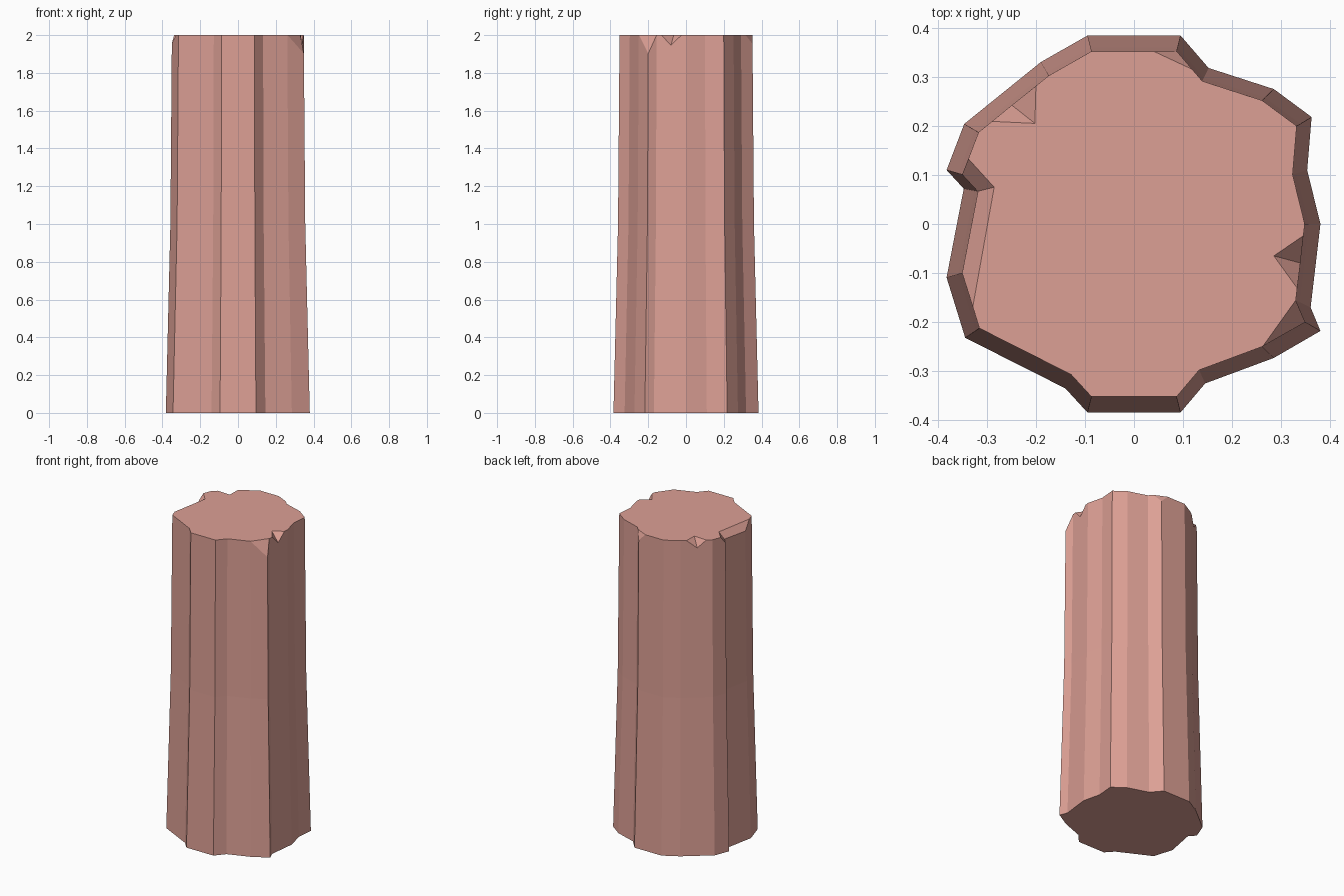
import bpy, bmesh
from mathutils import Vector

if "Cube" in bpy.data.objects:
    bpy.data.objects.remove(bpy.data.objects["Cube"])

# Weathered outline of the shaft at its foot
OUTLINE = [(-.095, .384), (.095, .384), (.152, .318), (.285, .275), (.362, .218),
           (.353, .11), (.38, 0), (.36, -.17), (.38, -.218), (.285, -.273),
           (.145, -.325), (.095, -.384), (-.095, -.384), (-.14, -.335),
           (-.344, -.232), (-.382, -.109), (-.347, .072), (-.382, .11),
           (-.346, .204), (-.19, .33)]
# Height and scale of each ring: slight swelling taper
RINGS = [(0, 1.0), (1, .937), (2, .916)]

mat = bpy.data.materials.new("stone")
mat.diffuse_color = (.72, .35, .30, 1)
mat.use_nodes = True
mat.node_tree.nodes["Principled BSDF"].inputs["Base Color"].default_value = mat.diffuse_color


def make_object(name, bm):
    bmesh.ops.recalc_face_normals(bm, faces=bm.faces)
    mesh = bpy.data.meshes.new(name)
    bm.to_mesh(mesh)
    bm.free()
    mesh.materials.append(mat)
    obj = bpy.data.objects.new(name, mesh)
    bpy.context.collection.objects.link(obj)
    return obj


# Column shaft: stacked rings with end caps
bm = bmesh.new()
rings = [[bm.verts.new((x * s, y * s, z)) for x, y in OUTLINE] for z, s in RINGS]
n = len(OUTLINE)
for low, high in zip(rings, rings[1:]):
    for i in range(n):
        j = (i + 1) % n
        bm.faces.new((low[i], low[j], high[j], high[i]))
bm.faces.new(rings[0])
bm.faces.new(rings[-1])
column = make_object("column_shaft", bm)


def chip(name, apex, *rim):
    """Cut a wedge that opens outward from apex through the rim points."""
    apex = Vector(apex)
    base = [apex] + [apex + 2 * (Vector(p) - apex) for p in rim]
    lifted = [Vector((p.x, p.y, 2.2)) for p in base]
    bm = bmesh.new()
    for p in base + lifted:
        bm.verts.new(p)
    hull = bmesh.ops.convex_hull(bm, input=bm.verts)
    loose = [v for v in bm.verts if not v.link_faces]
    bmesh.ops.delete(bm, geom=loose, context='VERTS')
    cutter = make_object(name, bm)
    mod = column.modifiers.new(name, 'BOOLEAN')
    mod.operation = 'DIFFERENCE'
    mod.solver = 'EXACT'
    mod.object = cutter
    return cutter


# Chips broken from the top rim
cutters = [
    chip("right_chip", (.285, -.065, 2), (.348, -.022, 2), (.332, -.13, 2), (.341, -.08, 1.945)),
    chip("front_corner_chip", (.296, -.2025, 2), (.262, -.25, 2), (.33, -.155, 2), (.35, -.2, 1.9)),
    chip("back_left_chip", (-.202, .205, 2), (-.2, .28, 2), (-.285, .209, 2), (-.25, .243, 1.95)),
    chip("back_corner_chip", (.085, .331, 2), (.04, .352, 2), (.13, .31, 2), (.089, .353, 1.95)),
    chip("left_chip", (-.285, .075, 2), (-.327, -.16, 2), (-.335, .13, 2), (-.317, .067, 1.96)),
]

# Bake the cuts and drop the cutters
bpy.context.view_layer.update()
evaluated = column.evaluated_get(bpy.context.evaluated_depsgraph_get())
baked = bpy.data.meshes.new_from_object(evaluated)
column.modifiers.clear()
column.data = baked
for cutter in cutters:
    bpy.data.objects.remove(cutter)
